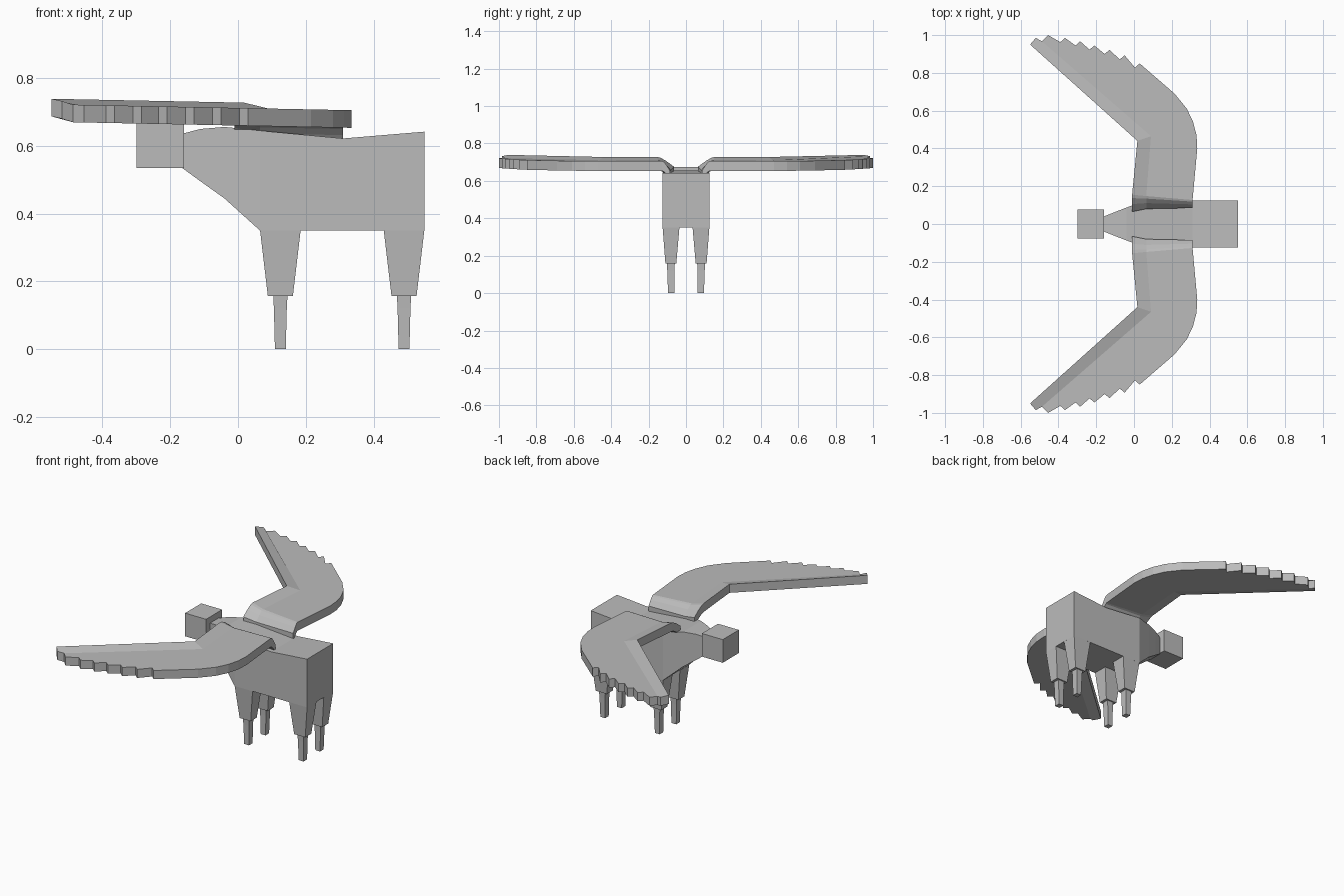
import bpy, bmesh

if "Cube" in bpy.data.objects:
    bpy.data.objects.remove(bpy.data.objects["Cube"])

grey = bpy.data.materials.new("plain grey")
grey.diffuse_color = (0.5, 0.5, 0.5, 1)
grey.use_nodes = True
grey.node_tree.nodes["Principled BSDF"].inputs["Base Color"].default_value = grey.diffuse_color


def finish(name, bm):
    bmesh.ops.recalc_face_normals(bm, faces=bm.faces)
    mesh = bpy.data.meshes.new(name)
    bm.to_mesh(mesh)
    bm.free()
    mesh.materials.append(grey)
    ob = bpy.data.objects.new(name, mesh)
    bpy.context.collection.objects.link(ob)
    return ob


def loft(name, rings):
    """Skin a closed solid through rings of equal point count."""
    bm = bmesh.new()
    vs = [[bm.verts.new(p) for p in ring] for ring in rings]
    n = len(vs[0])
    for a, b in zip(vs, vs[1:]):
        for i in range(n):
            j = (i + 1) % n
            bm.faces.new((a[i], a[j], b[j], b[i]))
    bm.faces.new(vs[0])
    bm.faces.new(vs[-1])
    return finish(name, bm)


def rect_z(x0, x1, y0, y1, z):
    return [(x0, y0, z), (x1, y0, z), (x1, y1, z), (x0, y1, z)]


# body and neck: x, half width, bottom, top
sections = [(-0.165, 0.038, 0.535, 0.636), (-0.11, 0.06, 0.495, 0.65),
            (-0.04, 0.087, 0.445, 0.656), (0.065, 0.125, 0.35, 0.645),
            (0.31, 0.125, 0.35, 0.622), (0.55, 0.125, 0.35, 0.642)]
loft("body", [[(x, -w, b), (x, w, b), (x, w, t), (x, -w, t)]
              for x, w, b, t in sections])

# head
loft("head", [rect_z(-0.30, -0.16, -0.077, 0.077, z) for z in (0.535, 0.675)])

# legs: tapered thigh and thin shin
for end, cx in (("front", 0.125), ("rear", 0.49)):
    for side, s in (("right", -1), ("left", 1)):
        loft(f"{end}_{side}_thigh", [
            rect_z(cx - 0.06, cx + 0.06, s * 0.035, s * 0.125, 0.352),
            rect_z(cx - 0.037, cx + 0.037, s * 0.052, s * 0.11, 0.157)])
        loft(f"{end}_{side}_shin", [
            rect_z(cx - 0.021, cx + 0.021, s * 0.06, s * 0.102, 0.158),
            rect_z(cx - 0.019, cx + 0.019, s * 0.061, s * 0.1, 0.12),
            rect_z(cx - 0.016, cx + 0.016, s * 0.062, s * 0.096, 0)])

# wing outline: rounded elbow, then feather teeth to the tip
trail = [(0.335, 0.40), (0.331, 0.47), (0.313, 0.54), (0.28, 0.61),
         (0.215, 0.69), (0.03, 0.85)]
peaks = [(-0.05, 0.893), (-0.13, 0.922), (-0.21, 0.945), (-0.285, 0.967),
         (-0.365, 0.985), (-0.455, 1.0)]
px, py = trail[-1]
for x, y in peaks:
    trail += [(px - 0.025, py - 0.022), (x, y)]
    px, py = x, y
THICK = 0.052


def wing(name, s):
    bm = bmesh.new()

    def flat(x, y, dz=0.0):
        return bm.verts.new((x, s * y, 0.712 - 0.02 * x + dz))

    # root rows: raised leading edge, ridge, trailing edge
    rows = []
    for f, drop in ((0, -0.052), (0.45, -0.022), (0.8, -0.004), (1, 0)):
        rows.append((flat(-0.01, 0.065 + 0.09 * f, drop + 0.016),
                     flat(0.065, 0.08 + 0.068 * f, drop),
                     flat(0.31, 0.085 + 0.042 * f, drop)))
    for a, b in zip(rows, rows[1:]):
        for i in (0, 1):
            bm.faces.new((a[i], a[i + 1], b[i + 1], b[i]))
    lead, ridge, back = rows[-1]
    # raised leading strip out to the tip
    elbow = flat(0.018, 0.44, 0.016)
    elbow_ridge = flat(0.09, 0.465)
    tip = flat(-0.55, 0.95, 0.016)
    tip_point = flat(-0.52, 0.985, 0.01)
    tip_ridge = flat(-0.487, 0.967)
    bm.faces.new((lead, ridge, elbow_ridge, elbow))
    bm.faces.new((elbow, elbow_ridge, tip_ridge, tip_point, tip))
    # main flat panel
    edge = [flat(x, y) for x, y in trail]
    bm.faces.new([ridge, back] + edge + [tip_ridge, elbow_ridge])
    # thickness straight down
    bmesh.ops.recalc_face_normals(bm, faces=bm.faces)
    ext = bmesh.ops.extrude_face_region(bm, geom=bm.faces[:],
                                        use_keep_orig=True)
    for v in ext["geom"]:
        if isinstance(v, bmesh.types.BMVert):
            v.co.z -= THICK
    return finish(name, bm)


wing("left_wing", 1)
wing("right_wing", -1)
